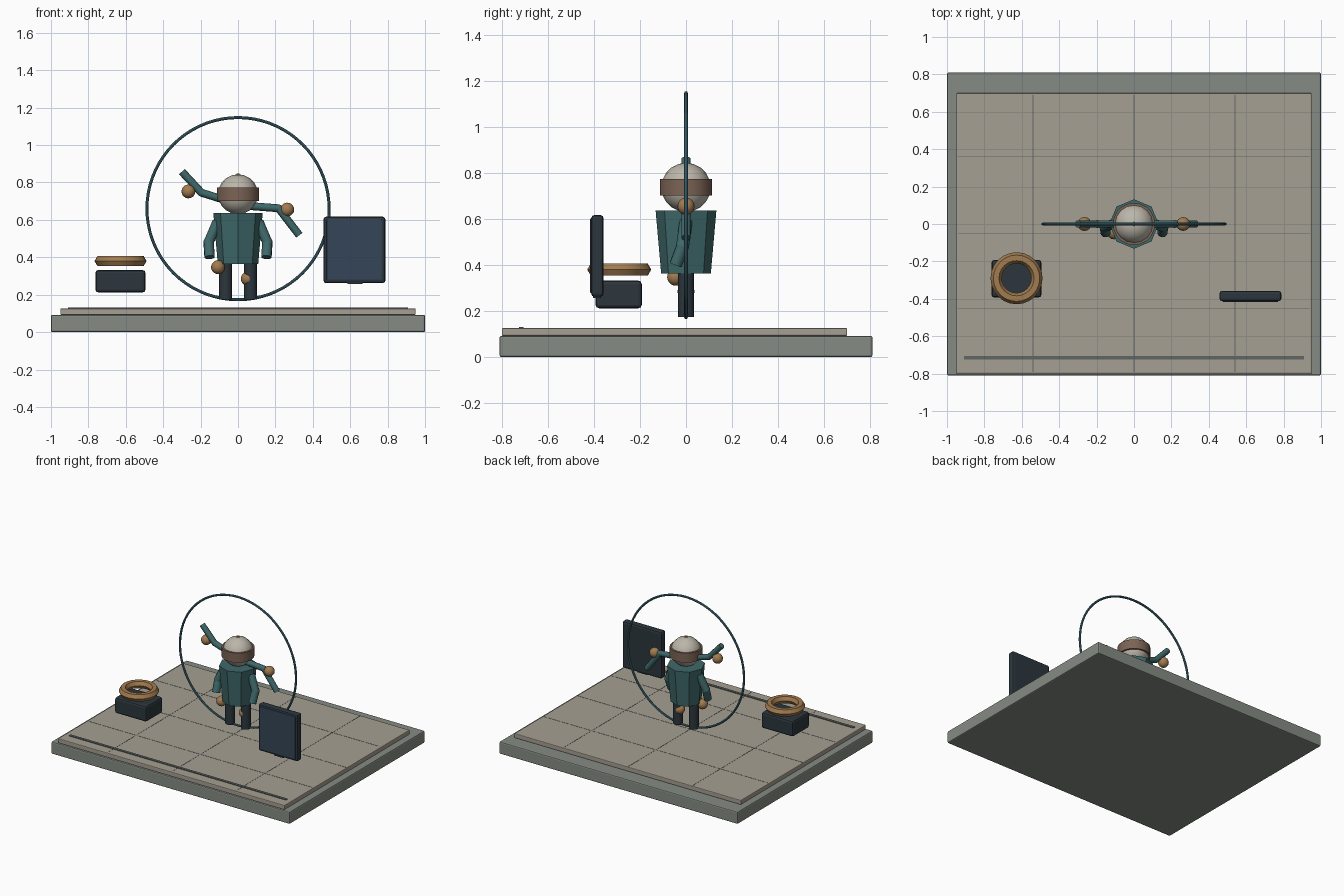
import bpy, math
from mathutils import Vector

if "Cube" in bpy.data.objects:
    bpy.data.objects.remove(bpy.data.objects["Cube"])


def mat(name, r, g, b):
    m = bpy.data.materials.new(name)
    m.diffuse_color = (r, g, b, 1)
    m.use_nodes = True
    m.node_tree.nodes["Principled BSDF"].inputs["Base Color"].default_value = m.diffuse_color
    return m


STONE = mat("stone", .24, .26, .23)
FLOOR = mat("floor", .38, .35, .29)
SEAM = mat("seam", .12, .13, .13)
TEAL = mat("teal", .05, .14, .145)
BLUE = mat("ring_blue", .06, .17, .21)
BRASS = mat("brass", .36, .2, .08)
DARK = mat("dark", .025, .037, .047)
GLASS = mat("glass", .035, .06, .095)
PALE = mat("pale", .5, .47, .4)
BROWN = mat("brown", .2, .125, .09)


def finish(name, m, smooth=False):
    o = bpy.context.object
    o.name = name
    o.data.materials.append(m)
    if smooth:
        bpy.ops.object.shade_smooth_by_angle(angle=math.radians(40))
    return o


def box(name, x, y, z, m, bevel=0.0):
    lo, hi = Vector((x[0], y[0], z[0])), Vector((x[1], y[1], z[1]))
    bpy.ops.mesh.primitive_cube_add(size=1, location=(lo + hi) / 2)
    o = bpy.context.object
    for v in o.data.vertices:
        v.co = v.co * (hi - lo)
    if bevel:
        b = o.modifiers.new("bevel", 'BEVEL')
        b.width, b.segments = bevel, 2
    return finish(name, m)


def ball(name, loc, r, m):
    bpy.ops.mesh.primitive_uv_sphere_add(segments=16, ring_count=10, radius=r, location=loc)
    return finish(name, m, True)


def rod(name, a, b, r, m, sides=10):
    a, b = Vector(a), Vector(b)
    bpy.ops.mesh.primitive_cylinder_add(vertices=sides, radius=r, depth=(b - a).length, location=(a + b) / 2)
    o = bpy.context.object
    o.rotation_mode = 'QUATERNION'
    o.rotation_quaternion = (b - a).to_track_quat('Z', 'Y')
    return finish(name, m, True)


def limb(name, pts, r, m):
    # rods joined with a rounded elbow
    for i in range(len(pts) - 1):
        rod(f"{name}_{i}", pts[i], pts[i + 1], r, m)
    for p in pts[1:-1]:
        ball(name + "_elbow", p, r, m)


# stage
box("base", (-1, 1), (-.81, .81), (0, .092), STONE, .008)
box("floor_slab", (-.95, .95), (-.80, .70), (.092, .126), FLOOR, .005)
for x in (-.54, 0, .54):
    box("floor_seam", (x - .002, x + .002), (-.79, .69), (.12, .127), SEAM)
for y in (-.45, -.05, .36):
    box("floor_seam", (-.94, .94), (y - .002, y + .002), (.12, .127), SEAM)
box("front_line", (-.91, .91), (-.725, -.705), (.12, .131), SEAM)

# large upright ring
bpy.ops.mesh.primitive_torus_add(major_radius=.487, minor_radius=.008, major_segments=72,
                                 minor_segments=8, location=(0, 0, .66), rotation=(math.pi / 2, 0, 0))
finish("large_ring", BLUE, True)

# figure: legs, coat and hanging arms
for s in (-1, 1):
    rod("leg", (s * .066, 0, .174), (s * .066, 0, .40), .035, DARK, 12)
    limb("hanging_arm", [(s * .11, 0, .59), (s * .157, -.015, .48), (s * .152, -.045, .40)], .028, TEAL)
bpy.ops.mesh.primitive_cone_add(vertices=8, radius1=.108, radius2=.132, depth=.272, location=(0, 0, .5))
finish("coat", TEAL)

# head with band and top stud
ball("head", (0, 0, .737), .107, PALE)
bpy.ops.mesh.primitive_cylinder_add(vertices=20, radius=.113, depth=.072, location=(0, 0, .737))
finish("head_band", BROWN, True)
ball("top_stud", (0, 0, .838), .011, BRASS)

# spread upper limbs
limb("raised_arm", [(-.05, 0, .70), (-.195, 0, .745), (-.30, 0, .858)], .021, TEAL)
limb("lowered_arm", [(.05, 0, .675), (.217, 0, .662), (.328, 0, .518)], .021, TEAL)

# brass balls
for p in [(-.265, 0, .752), (.263, 0, .655), (-.107, -.045, .347), (.052, 0, .285)]:
    ball("brass_ball", p, .037, BRASS)

# pedestal with hoop
box("pedestal", (-.762, -.495), (-.393, -.192), (.212, .332), DARK, .015)
bpy.ops.mesh.primitive_torus_add(major_radius=.109, minor_radius=.03, major_segments=24,
                                 minor_segments=6, location=(-.628, -.29, .38))
finish("pedestal_hoop", BRASS, True)

# display panel
box("panel_body", (.457, .788), (-.412, -.358), (.262, .617), DARK, .014)
box("panel_screen", (.474, .771), (-.417, -.40), (.278, .602), GLASS, .004)
box("panel_foot", (.585, .665), (-.405, -.37), (.257, .27), DARK)
